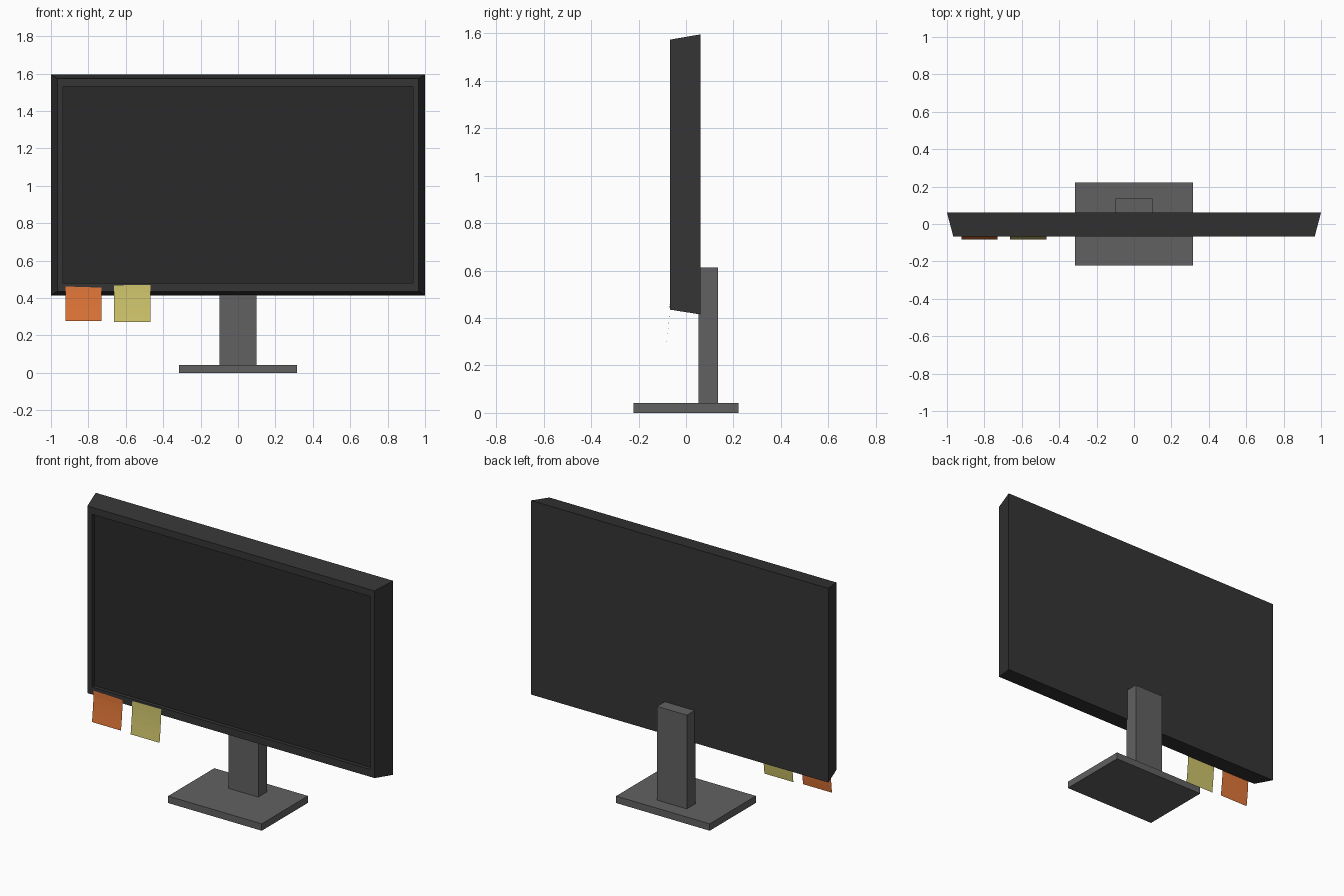
import bpy, bmesh, math

if "Cube" in bpy.data.objects:
    bpy.data.objects.remove(bpy.data.objects["Cube"])


def material(name, rgb):
    m = bpy.data.materials.new(name)
    m.diffuse_color = (*rgb, 1)
    m.use_nodes = True
    m.node_tree.nodes["Principled BSDF"].inputs["Base Color"].default_value = m.diffuse_color
    return m


def finish(name, bm, mat):
    me = bpy.data.meshes.new(name)
    bm.to_mesh(me)
    bm.free()
    ob = bpy.data.objects.new(name, me)
    bpy.context.collection.objects.link(ob)
    me.materials.append(mat)
    return ob


def box(name, lo, hi, mat):
    bm = bmesh.new()
    bmesh.ops.create_cube(bm, size=1)
    for v in bm.verts:
        v.co = [(a + b) / 2 + c * (b - a) for a, b, c in zip(lo, hi, v.co)]
    return finish(name, bm, mat)


def ring(bm, half_x, y, z0, z1):
    return [bm.verts.new((x, y, z)) for x, z in
            ((-half_x, z0), (half_x, z0), (half_x, z1), (-half_x, z1))]


def note(name, cx, top, bottom, tilt, mat, size=0.195, steps=5):
    # paper sheet stuck at its top edge, curling forward toward the bottom
    bm = bmesh.new()
    rows = []
    for i in range(steps + 1):
        t = i / steps
        z = top + (bottom - top) * t
        y = -0.068 - 0.016 * t ** 1.5
        rows.append([bm.verts.new((cx + s * size / 2, y, z + s * tilt * (1 - t)))
                     for s in (-1, 1)])
    for a, b in zip(rows, rows[1:]):
        bm.faces.new((a[0], b[0], b[1], a[1]))
    return finish(name, bm, mat)


case_mat = material("dark_plastic", (0.035, 0.035, 0.035))
screen_mat = material("screen_glass", (0.023, 0.023, 0.023))
stand_mat = material("stand_plastic", (0.12, 0.12, 0.12))
orange = material("orange_paper", (0.75, 0.18, 0.04))
yellow = material("yellow_paper", (0.62, 0.55, 0.15))

# Monitor housing: tapered shell, front bezel and recess walls from stacked rings
bm = bmesh.new()
rings = [ring(bm, *r) for r in (
    (1.0, 0.061, 0.415, 1.595),
    (0.966, -0.067, 0.435, 1.573),
    (0.935, -0.067, 0.48, 1.53),
    (0.935, -0.045, 0.48, 1.53))]
for a, b in zip(rings, rings[1:]):
    for i in range(4):
        j = (i + 1) % 4
        bm.faces.new((a[i], a[j], b[j], b[i]))
bm.faces.new(rings[0])
bm.faces.new(rings[-1])
bmesh.ops.recalc_face_normals(bm, faces=bm.faces)
housing = finish("monitor_housing", bm, case_mat)

# Recessed screen panel is the last face of the housing
housing.data.materials.append(screen_mat)
housing.data.polygons[-1].material_index = 1

# Stand
box("stand_neck", (-0.1, 0.052, 0.03), (0.1, 0.135, 0.612), stand_mat)
box("stand_base", (-0.315, -0.222, 0), (0.315, 0.222, 0.042), stand_mat)

# Sticky notes on the lower bezel
note("orange_note", -0.826, 0.459, 0.277, -0.003, orange)
note("yellow_note", -0.566, 0.469, 0.272, 0.001, yellow)
